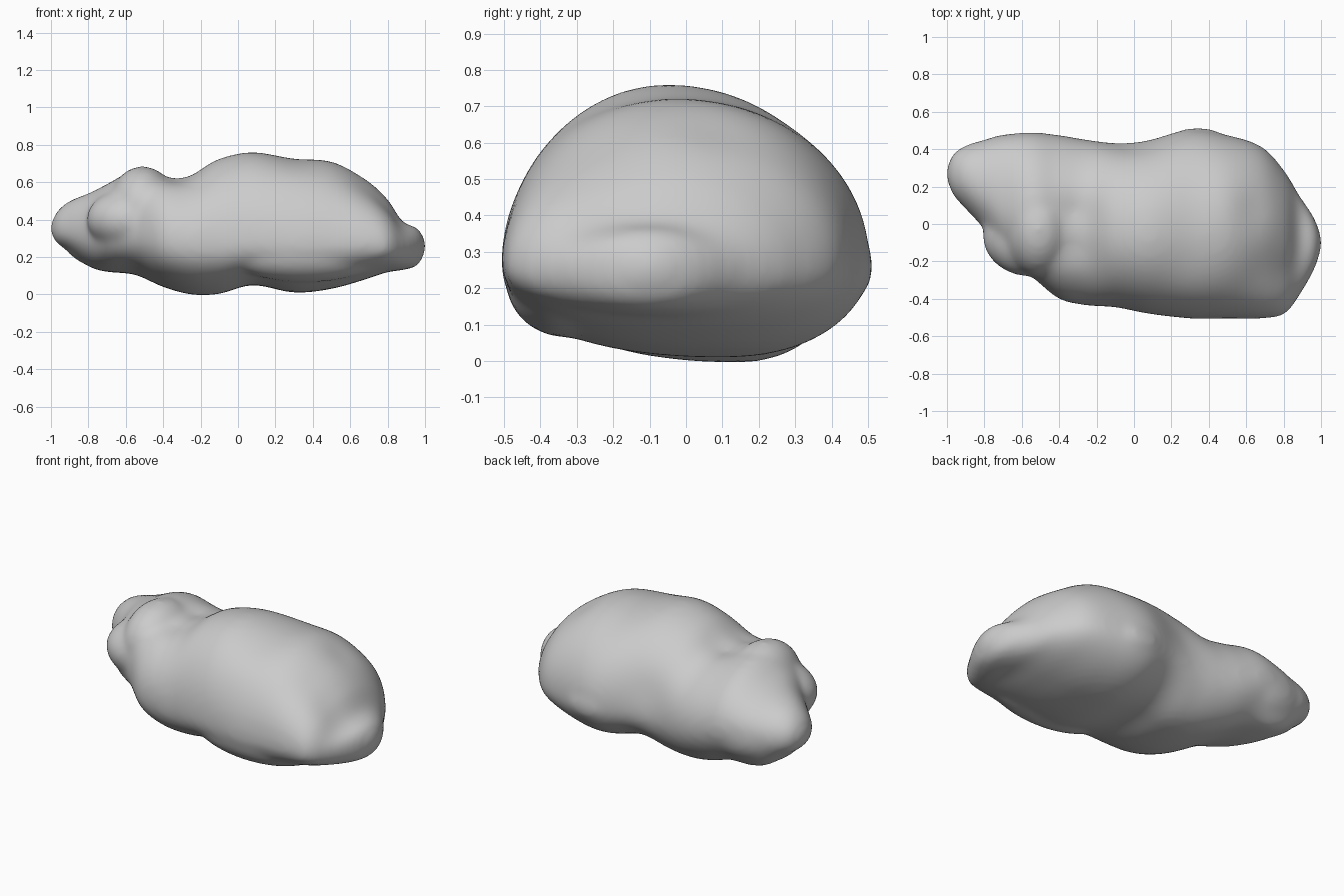
import bpy, bmesh
from math import cos, sin, pi, exp
from mathutils import Vector, Matrix

# Stations along the boulder: x, y front, y back, z bottom, z top, z of widest line, y of ridge, y of keel
STATIONS = [
    (-1.01, 0.27, 0.27, 0.35, 0.35, 0.35, 0.27, 0.27),
    (-0.97, 0.16, 0.37, 0.275, 0.44, 0.35, 0.26, 0.28),
    (-0.90, 0.08, 0.42, 0.23, 0.50, 0.34, 0.24, 0.30),
    (-0.80, -0.03, 0.45, 0.15, 0.54, 0.34, 0.18, 0.32),
    (-0.70, -0.18, 0.475, 0.12, 0.59, 0.35, 0.10, 0.32),
    (-0.55, -0.28, 0.49, 0.105, 0.665, 0.34, 0.02, 0.28),
    (-0.40, -0.40, 0.475, 0.04, 0.65, 0.30, 0.00, 0.20),
    (-0.25, -0.435, 0.45, 0.00, 0.65, 0.28, -0.01, 0.15),
    (-0.10, -0.445, 0.435, 0.003, 0.725, 0.28, -0.04, 0.13),
    (0.08, -0.48, 0.45, 0.05, 0.76, 0.28, -0.05, 0.10),
    (0.30, -0.505, 0.505, 0.01, 0.725, 0.27, -0.03, 0.10),
    (0.50, -0.505, 0.475, 0.03, 0.71, 0.27, -0.02, 0.08),
    (0.68, -0.505, 0.415, 0.08, 0.62, 0.27, -0.04, 0.0),
    (0.80, -0.485, 0.29, 0.12, 0.51, 0.26, -0.06, -0.05),
    (0.88, -0.39, 0.16, 0.13, 0.39, 0.26, -0.10, -0.10),
    (0.965, -0.24, 0.03, 0.16, 0.35, 0.26, -0.10, -0.10),
    (1.01, -0.10, -0.10, 0.26, 0.26, 0.26, -0.10, -0.10),
]
# Dents and swellings: x, y, z, radius, depth
DENTS = [
    (-0.33, 0.06, 0.65, 0.10, -0.03),
    (-0.34, -0.12, 0.62, 0.10, -0.025),
    (0.68, -0.24, 0.52, 0.14, -0.02),
    (0.78, -0.25, 0.42, 0.10, -0.015),
    (0.63, 0.08, 0.62, 0.10, -0.01),
    (0.30, -0.32, 0.58, 0.14, 0.012),
    (-0.02, 0.38, 0.40, 0.12, -0.015),
]
# Rounded lobes merged into the body: centre, radii
LOBES = [
    ((-0.56, -0.06, 0.40), (0.25, 0.22, 0.17)),   # front left end
    ((-0.51, -0.03, 0.47), (0.18, 0.25, 0.215)),  # front left crown
    ((-0.62, 0.265, 0.32), (0.33, 0.22, 0.20)),   # back left
    ((0.36, -0.33, 0.22), (0.42, 0.165, 0.155)),  # low front edge
    ((0.34, 0.34, 0.26), (0.23, 0.175, 0.14)),    # low back edge
]
RINGS, SIDES = 8, 96


def spline(p0, p1, p2, p3, t):
    return [0.5 * (2*b + (c-a)*t + (2*a-5*b+4*c-d)*t*t + (3*b-a-3*c+d)*t**3)
            for a, b, c, d in zip(p0, p1, p2, p3)]


def section(s):
    x, y0, y1, z0, z1, zc, ridge, keel = s
    pts = []
    for k in range(SIDES):
        c, q = cos(2*pi*k/SIDES), sin(2*pi*k/SIDES)
        p = 2/2.03 if q > 0 else 2/2.2
        u, v = abs(c)**p, abs(q)**p
        mid = ridge + (0 if q >= 0 else (keel-ridge)*v)
        y = mid + u*((y1-mid) if c > 0 else (y0-mid))
        z = zc + v*((z1-zc) if q > 0 else (z0-zc))
        pts.append(Vector((x, y, z)))
    return pts


# Boulder body: skin the interpolated sections
bm = bmesh.new()
n = len(STATIONS)
rings = []
for i in range(n-1):
    quad = [STATIONS[max(0, min(n-1, i+j))] for j in (-1, 0, 1, 2)]
    for k in range(RINGS):
        if i or k:
            rings.append([bm.verts.new(p) for p in section(spline(*quad, k/RINGS))])
for a, b in zip(rings, rings[1:]):
    for k in range(SIDES):
        m = (k+1) % SIDES
        bm.faces.new((a[k], a[m], b[m], b[k]))
for ring, s in ((rings[0], STATIONS[0]), (rings[-1], STATIONS[-1])):
    tip = bm.verts.new((s[0], s[1], s[3]))
    for k in range(SIDES):
        bm.faces.new((tip, ring[k], ring[(k+1) % SIDES]))
bmesh.ops.recalc_face_normals(bm, faces=bm.faces)
bm.normal_update()

# Hollows between the lobes
moves = []
for v in bm.verts:
    d = sum(a * exp(-((v.co - Vector((x, y, z))).length / r)**2) for x, y, z, r, a in DENTS)
    moves.append(v.normal * d)
for v, m in zip(bm.verts, moves):
    v.co += m

# Lobes
for c, r in LOBES:
    bmesh.ops.create_uvsphere(bm, u_segments=48, v_segments=32, radius=1,
                              matrix=Matrix.Translation(c) @ Matrix.Diagonal((*r, 1)))

mesh = bpy.data.meshes.new("boulder")
bm.to_mesh(mesh)
bm.free()
boulder = bpy.data.objects.new("boulder", mesh)
bpy.context.collection.objects.link(boulder)

# Fuse everything into one soft skin
fuse = boulder.modifiers.new("fuse", 'REMESH')
fuse.mode = 'VOXEL'
fuse.voxel_size = 0.018
fuse.use_smooth_shade = True
soften = boulder.modifiers.new("soften", 'SMOOTH')
soften.factor = 0.5
soften.iterations = 16
